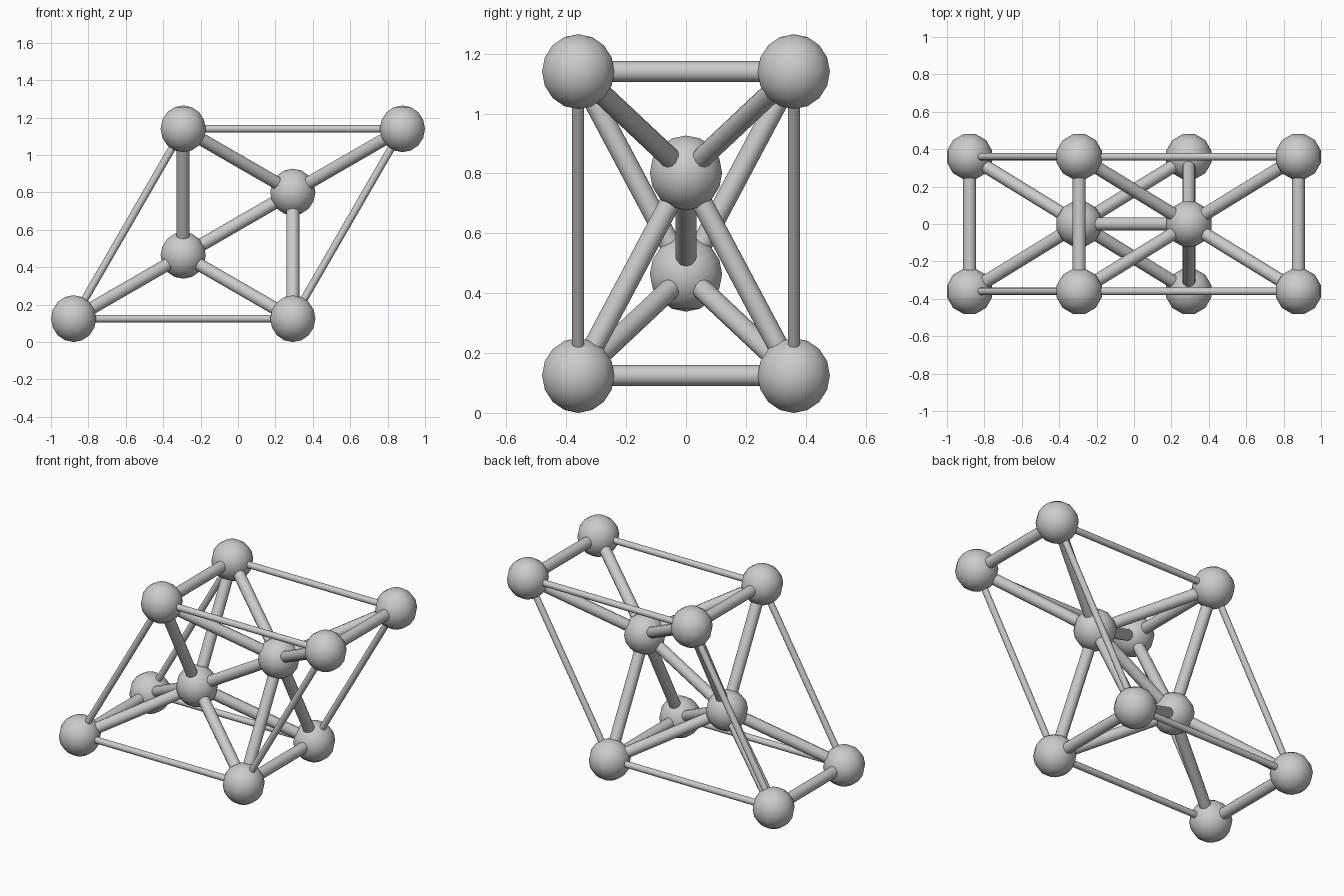
import bpy, math
from mathutils import Vector, Matrix

if "Cube" in bpy.data.objects:
    bpy.data.objects.remove(bpy.data.objects["Cube"])

A = 1.172            # long cell edge
H = A * math.sqrt(3) / 2
Y = 0.36             # half depth
R = 0.125            # ball radius
THICK, THIN = 0.035, 0.02


def smooth(obj):
    bpy.ops.object.select_all(action='DESELECT')
    obj.select_set(True)
    bpy.context.view_layer.objects.active = obj
    bpy.ops.object.shade_smooth_by_angle(angle=math.radians(50))


def ball(name, p):
    bpy.ops.mesh.primitive_uv_sphere_add(segments=12, ring_count=8, radius=R)
    o = bpy.context.object
    o.data.transform(Matrix.Rotation(math.radians(15), 4, 'Z'))
    o.location = p
    o.name = name
    smooth(o)


def rod(name, p, q, r):
    d = q - p
    bpy.ops.mesh.primitive_cylinder_add(vertices=12, radius=r, depth=d.length,
                                        location=(p + q) / 2,
                                        rotation=d.to_track_quat('Z', 'Y').to_euler())
    o = bpy.context.object
    o.name = name
    smooth(o)


# rhombus corners (x, z) of the front and back faces
corners = {
    "low_left": (-0.75 * A, R),
    "low_right": (0.25 * A, R),
    "top_right": (0.75 * A, R + H),
    "top_left": (-0.25 * A, R + H),
}
names = list(corners)


def corner(n, y):
    return Vector((corners[n][0], y, corners[n][1]))


# two inner balls on the centre plane
inner = {
    "inner_low": (Vector((-0.25 * A, 0, R + H / 3)), ("low_left", "low_right", "top_left")),
    "inner_high": (Vector((0.25 * A, 0, R + 2 * H / 3)), ("low_right", "top_left", "top_right")),
}

for side, y in (("front", -Y), ("back", Y)):
    for i, n in enumerate(names):
        # corner balls and thin frame rods
        ball(f"{side}_{n}_ball", corner(n, y))
        rod(f"{side}_frame_rod", corner(n, y), corner(names[(i + 1) % 4], y), THIN)
    # thick rods from inner balls to the corners
    for n, (p, targets) in inner.items():
        for t in targets:
            rod(f"{n}_{side}_rod", p, corner(t, y), THICK)

# thick cross rods joining front and back
for n in names:
    rod(f"{n}_cross_rod", corner(n, -Y), corner(n, Y), THICK)

# inner balls and the rod between them
for n, (p, _) in inner.items():
    ball(f"{n}_ball", p)
rod("inner_link_rod", inner["inner_low"][0], inner["inner_high"][0], THICK)
